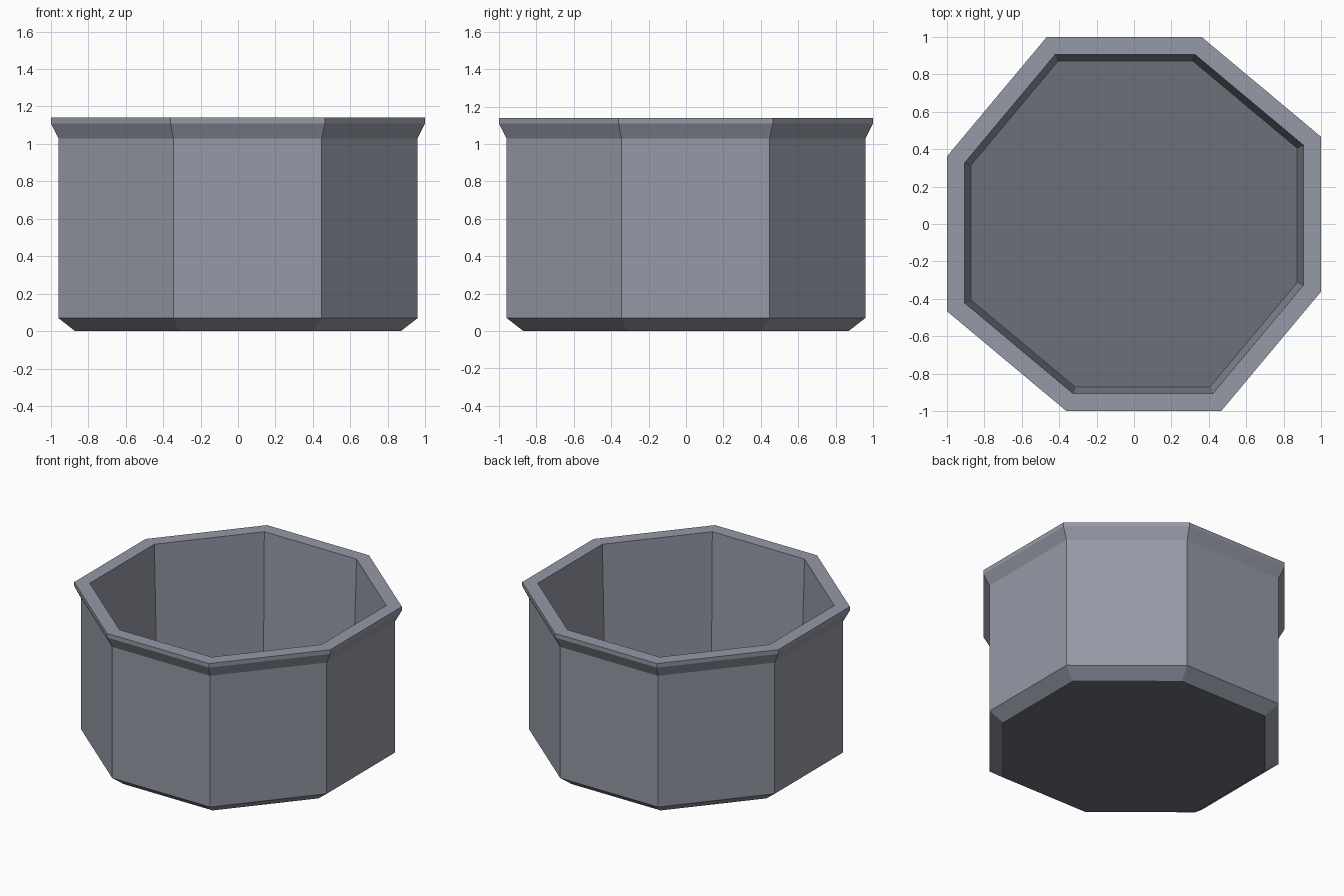
import bpy, bmesh

if "Cube" in bpy.data.objects:
    bpy.data.objects.remove(bpy.data.objects["Cube"])


def material(name, rgb):
    m = bpy.data.materials.new(name)
    m.diffuse_color = (*rgb, 1)
    m.use_nodes = True
    m.node_tree.nodes["Principled BSDF"].inputs["Base Color"].default_value = m.diffuse_color
    return m


wall_grey = material("wall grey", (0.30, 0.32, 0.38))
floor_grey = material("floor dark grey", (0.15, 0.165, 0.19))


def octagon(half):
    """Slightly turned octagon: two corners repeated by quarter turns."""
    pts = []
    for k in range(4):
        for x, y in ((-0.36, -1.0), (0.465, -1.0)):
            for _ in range(k):
                x, y = -y, x
            pts.append((x * half, y * half))
    return pts


def lathe(name, profile, mat, ring_closed):
    """Stack octagons along (half width, z) profile; close as a ring or with caps."""
    bm = bmesh.new()
    rings = [[bm.verts.new((x, y, z)) for x, y in octagon(h)] for h, z in profile]
    pairs = list(zip(rings, rings[1:]))
    if ring_closed:
        pairs.append((rings[-1], rings[0]))
    else:
        bm.faces.new(rings[0][::-1])
        bm.faces.new(rings[-1])
    for a, b in pairs:
        for i in range(8):
            j = (i + 1) % 8
            bm.faces.new((a[i], a[j], b[j], b[i]))
    bmesh.ops.recalc_face_normals(bm, faces=bm.faces)
    mesh = bpy.data.meshes.new(name)
    bm.to_mesh(mesh)
    bm.free()
    mesh.materials.append(mat)
    obj = bpy.data.objects.new(name, mesh)
    bpy.context.collection.objects.link(obj)
    return obj


# Tub wall: bevelled foot, straight side, flared lip, tapered inside
lathe("tub_wall", [(0.87, 0.0), (0.96, 0.07), (0.96, 1.03), (1.0, 1.11),
                   (1.0, 1.14), (0.905, 1.14), (0.872, 0.012)], wall_grey, True)

# Floor plate
lathe("tub_floor", [(0.869, 0.0), (0.871, 0.012)], floor_grey, False)
